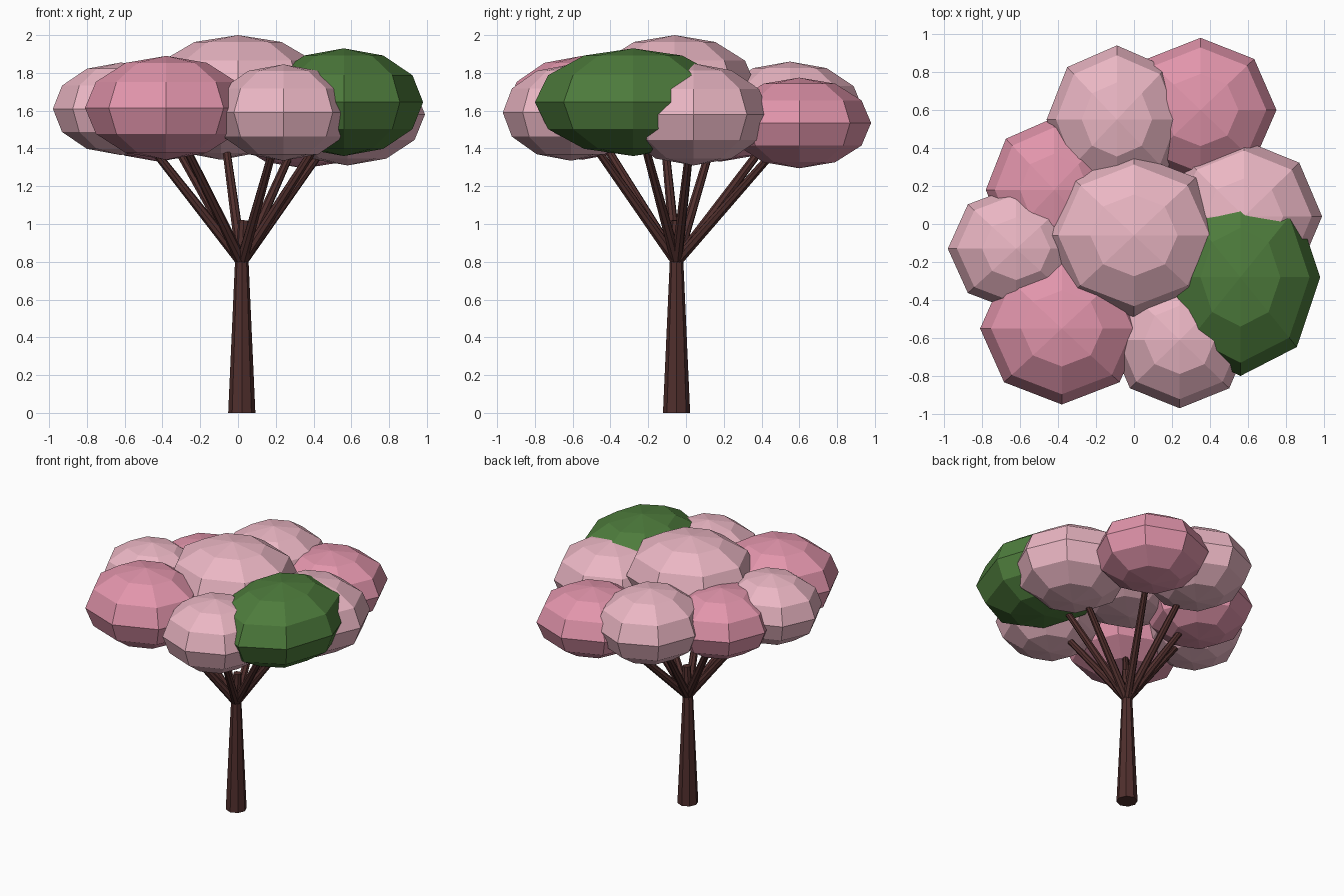
import bpy
from mathutils import Vector

if "Cube" in bpy.data.objects:
    bpy.data.objects.remove(bpy.data.objects["Cube"])


def material(name, rgb):
    m = bpy.data.materials.new(name)
    m.diffuse_color = (*rgb, 1)
    m.use_nodes = True
    m.node_tree.nodes["Principled BSDF"].inputs["Base Color"].default_value = m.diffuse_color
    return m


light = material("light_blossom", (0.83, 0.47, 0.55))
deep = material("deep_blossom", (0.76, 0.30, 0.41))
green = material("green_leaves", (0.075, 0.20, 0.045))
bark = material("bark", (0.08, 0.028, 0.026))


def limb(name, start, end, r1, r2, sides=8):
    """Tapered limb between two points."""
    a, b = Vector(start), Vector(end)
    bpy.ops.mesh.primitive_cone_add(vertices=sides, radius1=r1, radius2=r2,
                                    depth=(b - a).length, location=(a + b) / 2)
    ob = bpy.context.object
    ob.name = name
    ob.rotation_euler = (b - a).to_track_quat('Z', 'Y').to_euler()
    ob.data.materials.append(bark)
    return ob


def clump(name, centre, radii, mat):
    """Flattened low-poly foliage ball."""
    bpy.ops.mesh.primitive_uv_sphere_add(segments=8, ring_count=6, radius=1,
                                         location=centre)
    ob = bpy.context.object
    ob.name = name
    ob.scale = radii
    ob.data.materials.append(mat)
    return ob


# trunk and its central stub
fork = Vector((0.02, -0.05, 0.80))
limb("trunk", (0.02, -0.05, 0), fork, 0.072, 0.036)
limb("centre_branch", fork, (0.03, -0.05, 1.02), 0.034, 0.028)

# top clump rests on the others without its own long branch
clump("top_foliage", (0.0, -0.06, 1.73), (0.46, 0.43, 0.27), light)

# outer clumps, each carried by a branch
outer = [
    ("right_front", (0.56, -0.28, 1.645), (0.42, 0.52, 0.285), green),
    ("left_front", (-0.38, -0.55, 1.615), (0.43, 0.40, 0.275), deep),
    ("front", (0.24, -0.61, 1.59), (0.37, 0.36, 0.255), light),
    ("left", (-0.62, -0.13, 1.61), (0.36, 0.33, 0.245), light),
    ("left_back", (-0.42, 0.18, 1.57), (0.36, 0.38, 0.24), deep),
    ("back", (-0.09, 0.55, 1.60), (0.37, 0.39, 0.26), light),
    ("right_back", (0.35, 0.60, 1.535), (0.40, 0.38, 0.24), deep),
    ("right", (0.58, 0.04, 1.58), (0.41, 0.40, 0.27), light),
]
for name, centre, radii, mat in outer:
    clump(name + "_foliage", centre, radii, mat)
    tip = fork.lerp(Vector(centre), 0.78)
    limb(name + "_branch", fork, tip, 0.030, 0.021)
